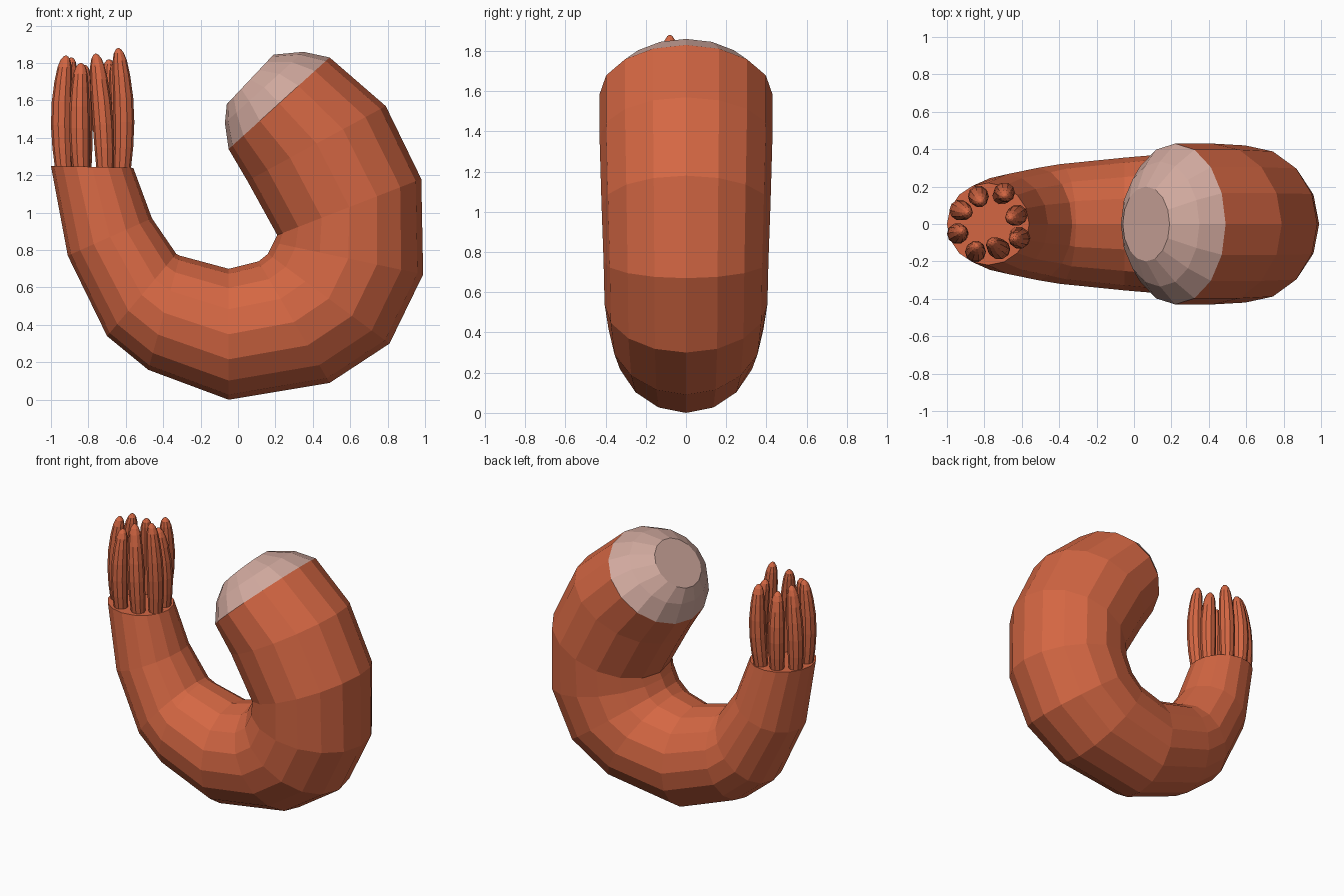
import bpy, bmesh, math
from mathutils import Vector

if "Cube" in bpy.data.objects:
    bpy.data.objects.remove(bpy.data.objects["Cube"])


def material(name, rgb):
    m = bpy.data.materials.new(name)
    m.diffuse_color = (*rgb, 1)
    m.use_nodes = True
    m.node_tree.nodes["Principled BSDF"].inputs["Base Color"].default_value = m.diffuse_color
    return m


orange = material("burnt orange", (0.66, 0.135, 0.056))
pale = material("pale pink", (0.64, 0.40, 0.345))


def loft(name, rings, mats, pale_from=None):
    """Skin closed rings of points, capping both ends."""
    bm = bmesh.new()
    loops = [[bm.verts.new(p) for p in r] for r in rings]
    n = len(loops[0])
    for k, (a, b) in enumerate(zip(loops, loops[1:])):
        for i in range(n):
            j = (i + 1) % n
            f = bm.faces.new((a[i], a[j], b[j], b[i]))
            if pale_from is not None and k >= pale_from:
                f.material_index = 1
    bm.faces.new(loops[0][::-1])
    end = bm.faces.new(loops[-1])
    if pale_from is not None:
        end.material_index = 1
    bmesh.ops.recalc_face_normals(bm, faces=bm.faces)
    me = bpy.data.meshes.new(name)
    bm.to_mesh(me)
    bm.free()
    for m in mats:
        me.materials.append(m)
    ob = bpy.data.objects.new(name, me)
    bpy.context.collection.objects.link(ob)
    return ob


# Curled body: outer x, z, inner x, z, half width in y
sections = [
    (-1.00, 1.25, -0.56, 1.24, 0.22),
    (-0.91, 0.77, -0.46, 0.97, 0.265),
    (-0.70, 0.34, -0.33, 0.78, 0.30),
    (-0.48, 0.16, -0.31, 0.77, 0.32),
    (-0.05, 0.00, -0.05, 0.70, 0.355),
    (0.49, 0.09, 0.11, 0.74, 0.385),
    (0.81, 0.30, 0.16, 0.78, 0.405),
    (0.99, 0.67, 0.19, 0.84, 0.41),
    (0.98, 1.18, 0.21, 0.88, 0.42),
    (0.79, 1.57, 0.05, 1.17, 0.43),
    (0.49, 1.83, -0.05, 1.34, 0.43),
    # pale rounded end
    (0.35, 1.86, -0.07, 1.48, 0.335),
    (0.19, 1.845, -0.06, 1.58, 0.20),
]
SIDES = 16
body_rings = []
for ox, oz, ix, iz, w in sections:
    c = Vector(((ox + ix) / 2, 0, (oz + iz) / 2))
    u = Vector((ox, 0, oz)) - c
    body_rings.append([c + u * math.cos(t) + Vector((0, w * math.sin(t), 0))
                       for t in (2 * math.pi * i / SIDES for i in range(SIDES))])
loft("curled_body", body_rings, [orange, pale], pale_from=10)

# Fingers: base x, y and tip x, y, z
fingers = [
    (-0.93, 0.07, -0.89, 0.06, 1.83),
    (-0.83, 0.14, -0.82, 0.12, 1.79),
    (-0.71, 0.15, -0.69, 0.15, 1.82),
    (-0.63, 0.05, -0.66, 0.03, 1.80),
    (-0.62, -0.06, -0.64, -0.08, 1.88),
    (-0.71, -0.13, -0.76, -0.10, 1.85),
    (-0.84, -0.14, -0.84, -0.12, 1.80),
    (-0.93, -0.05, -0.92, -0.04, 1.84),
]
# fraction of height and radius along a finger
profile = [(0, 0.046), (0.2, 0.053), (0.4, 0.056), (0.6, 0.054), (0.78, 0.047),
           (0.9, 0.038), (0.96, 0.027), (0.99, 0.014), (1, 0.004)]
centre = Vector((-0.78, 0, 0))
for k, (bx, by, tx, ty, tz) in enumerate(fingers):
    base, tip = Vector((bx, by, 1.22)), Vector((tx, ty, tz))
    out = Vector((bx, by, 0)) - centre
    out.normalize()
    rings = []
    for f, r in profile:
        c = base.lerp(tip, f) + out * 0.02 * math.sin(math.pi * f)
        rings.append([c + Vector((r * math.cos(t), r * math.sin(t), 0))
                      for t in (2 * math.pi * i / 10 for i in range(10))])
    loft(f"finger_{k + 1}", rings, [orange])
